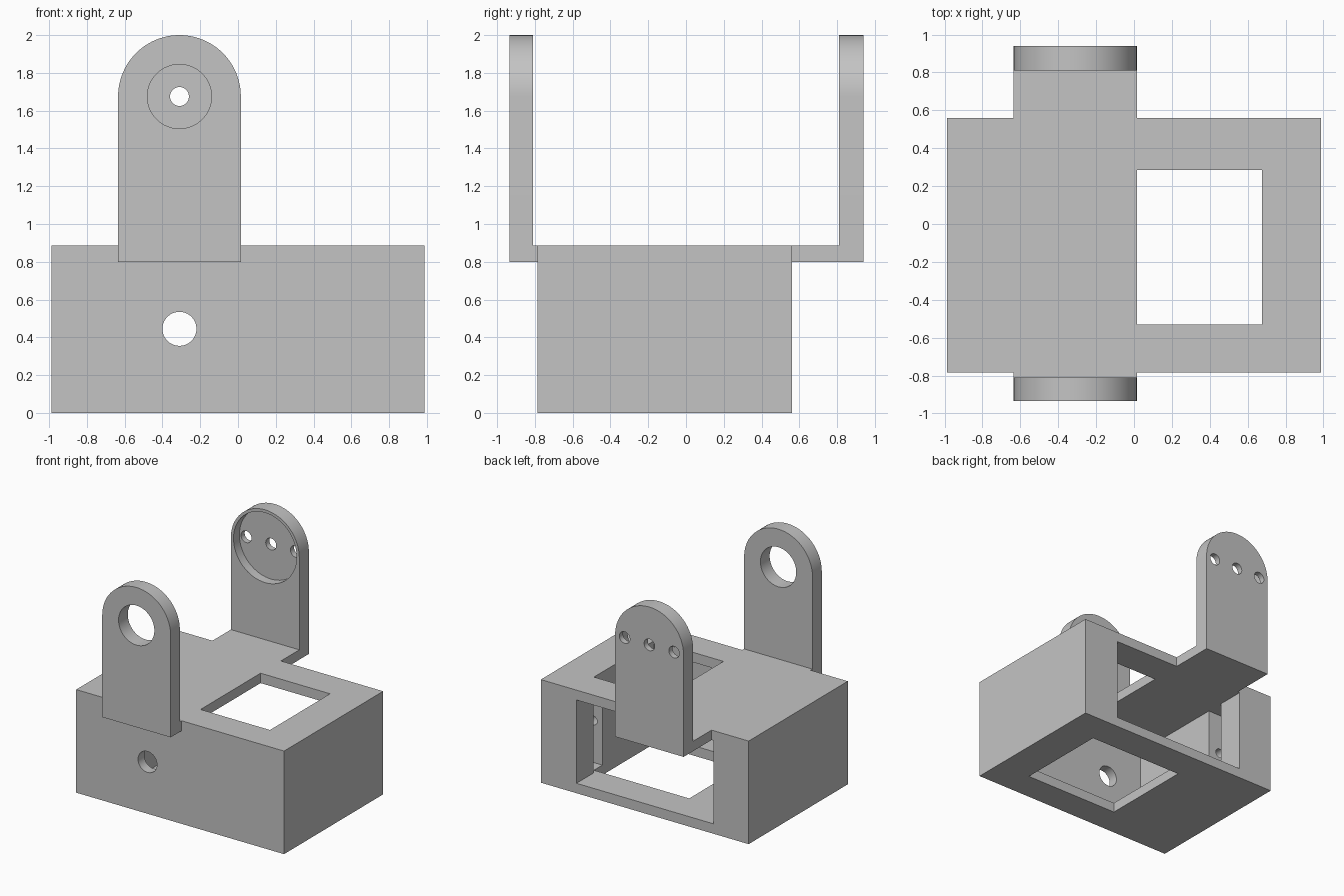
import bpy
import bmesh
import math
from mathutils import Matrix, Vector

if "Cube" in bpy.data.objects:
    bpy.data.objects.remove(bpy.data.objects["Cube"], do_unlink=True)

grey = bpy.data.materials.new("plain grey")
grey.use_nodes = True
grey.diffuse_color = (0.55, 0.55, 0.55, 1)
grey.node_tree.nodes["Principled BSDF"].inputs["Base Color"].default_value = (0.55, 0.55, 0.55, 1)

ARM_X, ARM_R = -0.31, 0.325      # arm centre and half width
AXIS_Z = 1.675                   # height of the pivot axis
FLOOR, CEILING, TOP = 0.085, 0.80, 0.885


def finish(name, bm):
    bmesh.ops.recalc_face_normals(bm, faces=bm.faces)
    mesh = bpy.data.meshes.new(name)
    bm.to_mesh(mesh)
    bm.free()
    mesh.materials.append(grey)
    ob = bpy.data.objects.new(name, mesh)
    bpy.context.collection.objects.link(ob)
    return ob


def box(name, xs, ys, zs):
    low, high = Vector((xs[0], ys[0], zs[0])), Vector((xs[1], ys[1], zs[1]))
    bm = bmesh.new()
    bmesh.ops.create_cube(bm, size=1, matrix=Matrix.Translation((low + high) / 2)
                          @ Matrix.Diagonal((high - low).to_4d()))
    return finish(name, bm)


def rod(name, x, z, radius, ys, sides=64):
    """Cylinder along y."""
    bm = bmesh.new()
    place = Matrix.Translation((x, sum(ys) / 2, z)) @ Matrix.Rotation(math.pi / 2, 4, 'X')
    bmesh.ops.create_cone(bm, cap_ends=True, segments=sides, radius1=radius,
                          radius2=radius, depth=ys[1] - ys[0], matrix=place)
    return finish(name, bm)


def arm(name, ys):
    """Upright plate with a round top."""
    outline = [(ARM_X - ARM_R, CEILING), (ARM_X + ARM_R, CEILING)]
    for i in range(49):
        a = math.pi * i / 48
        outline.append((ARM_X + ARM_R * math.cos(a), AXIS_Z + ARM_R * math.sin(a)))
    bm = bmesh.new()
    face = bm.faces.new([bm.verts.new((x, ys[0], z)) for x, z in outline])
    new = bmesh.ops.extrude_face_region(bm, geom=[face])["geom"]
    bmesh.ops.translate(bm, vec=(0, ys[1] - ys[0], 0),
                        verts=[v for v in new if isinstance(v, bmesh.types.BMVert)])
    return finish(name, bm)


def select(ob):
    bpy.ops.object.select_all(action='DESELECT')
    ob.select_set(True)
    bpy.context.view_layer.objects.active = ob


def cut(ob, *cutters):
    for cutter in cutters:
        cutter.hide_render = True
        mod = ob.modifiers.new("cut", 'BOOLEAN')
        mod.operation, mod.solver, mod.object = 'DIFFERENCE', 'EXACT', cutter
        select(ob)
        bpy.ops.object.modifier_apply(modifier=mod.name)
        bpy.data.objects.remove(cutter, do_unlink=True)


# Hollow housing, open at the back
housing = box("housing", (-0.987, 0.987), (-0.785, 0.56), (0, TOP))
cut(housing,
    box("cavity", (-0.655, 0.648), (-0.70, 0.7), (FLOOR, CEILING)),
    box("ear_slot", (-0.90, 0.90), (0.17, 0.327), (FLOOR, CEILING)),
    box("top_window", (0.015, 0.675), (-0.53, 0.285), (-0.1, 1.0)),
    box("floor_window", (-0.23, 0.675), (-0.53, 0.285), (-0.1, 0.2)),
    rod("cable_hole", ARM_X, 0.445, 0.09, (-0.9, -0.6)),
    *[rod("screw_hole", x, 0.445, 0.04, (-0.1, 0.25), 32) for x in (-0.77, 0.765)])

# Front arm with a large bearing hole
front_arm = arm("front_arm", (-0.935, -0.81))
cut(front_arm, rod("bearing_hole", ARM_X, AXIS_Z, 0.17, (-1.1, -0.7)))

# Back arm with a round recess and three screw holes
back_arm = arm("back_arm", (0.81, 0.94))
cut(back_arm,
    rod("recess", ARM_X, AXIS_Z, 0.30, (0.7, 0.89)),
    *[rod("horn_hole", ARM_X + dx, AXIS_Z, 0.05, (0.7, 1.1), 32)
      for dx in (-0.235, 0, 0.235)])

# Bridges joining the arms to the housing
spans = {"front_bridge": (-0.81, -0.785), "back_bridge": (0.56, 0.81)}
bridges = [box(name, (ARM_X - ARM_R, ARM_X + ARM_R), ys, (CEILING, TOP))
           for name, ys in spans.items()]

for part in (housing, front_arm, back_arm, *bridges):
    select(part)
    bpy.ops.object.shade_smooth_by_angle(angle=math.radians(30))
